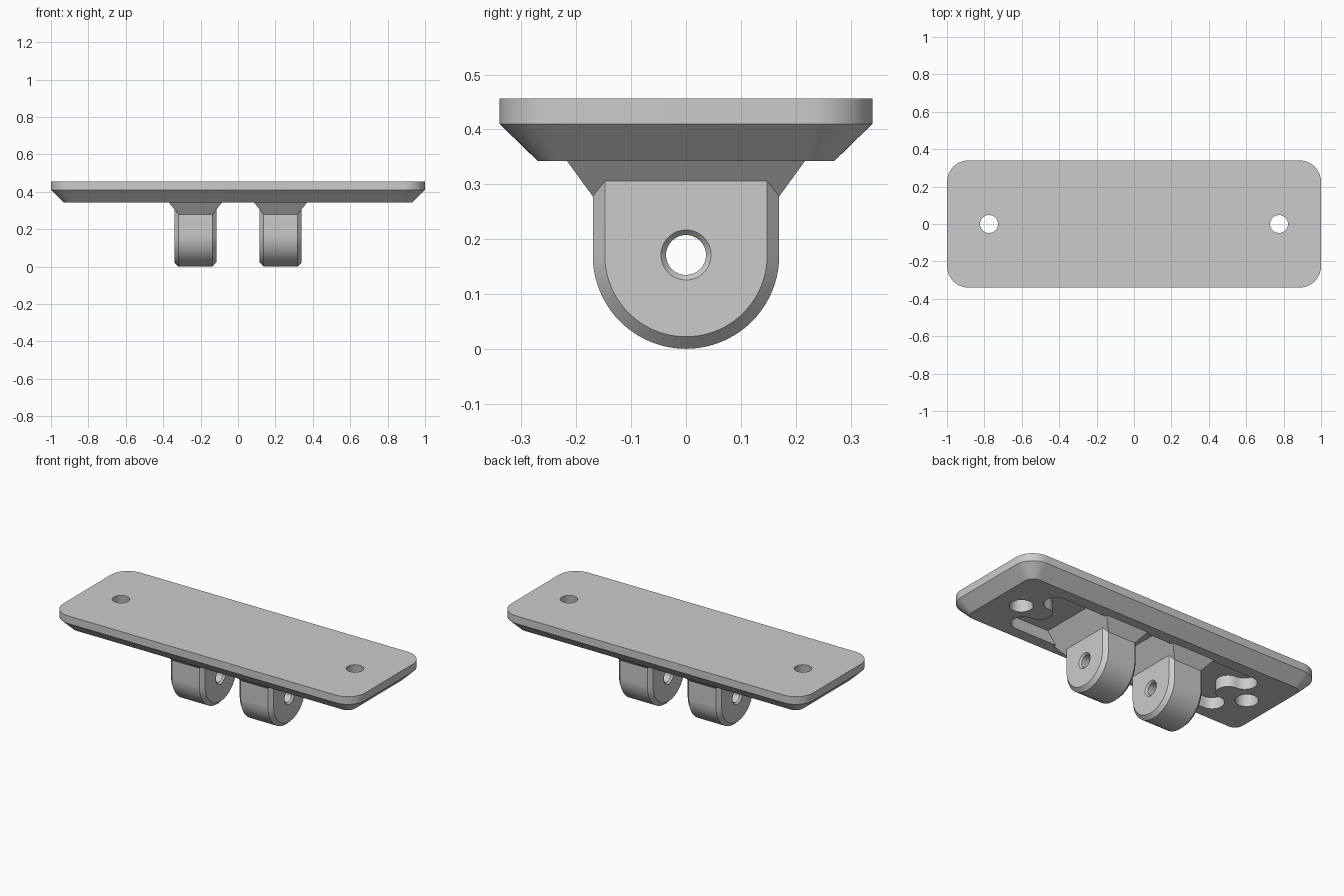
import bpy, bmesh
from math import cos, sin, pi, radians
from mathutils import Matrix, Vector

if "Cube" in bpy.data.objects:
    bpy.data.objects.remove(bpy.data.objects["Cube"])

grey = bpy.data.materials.new("plain_grey")
grey.use_nodes = True
colour = (0.6, 0.6, 0.6, 1)
grey.diffuse_color = colour
grey.node_tree.nodes["Principled BSDF"].inputs["Base Color"].default_value = colour

HOLE_X, LUG_X = 0.775, 0.2275
FLOOR = 0.41


def finish(name, bm):
    bmesh.ops.recalc_face_normals(bm, faces=bm.faces)
    mesh = bpy.data.meshes.new(name)
    bm.to_mesh(mesh)
    bm.free()
    mesh.materials.append(grey)
    obj = bpy.data.objects.new(name, mesh)
    bpy.context.collection.objects.link(obj)
    return obj


def loft(name, rings):
    """Join equal-length rings of points into a capped solid."""
    bm = bmesh.new()
    loops = [[bm.verts.new(p) for p in ring] for ring in rings]
    n = len(loops[0])
    for a, b in zip(loops, loops[1:]):
        for i in range(n):
            j = (i + 1) % n
            bm.faces.new((a[i], a[j], b[j], b[i]))
    bm.faces.new(loops[0])
    bm.faces.new(loops[-1])
    return finish(name, bm)


def arc(cx, cy, r, start, end, steps):
    angles = [radians(start + (end - start) * i / steps) for i in range(steps + 1)]
    return [(cx + r * cos(a), cy + r * sin(a)) for a in angles]


def rounded_rect(hx, hy, r, z):
    points = []
    for k, (sx, sy) in enumerate(((1, 1), (-1, 1), (-1, -1), (1, -1))):
        points += arc(sx * (hx - r), sy * (hy - r), r, 90 * k, 90 * k + 90, 10)
    return [(x, y, z) for x, y in points]


def cut(obj, cutters):
    bpy.context.view_layer.objects.active = obj
    for cutter in cutters:
        mod = obj.modifiers.new("cut", "BOOLEAN")
        mod.operation, mod.solver, mod.object = "DIFFERENCE", "EXACT", cutter
        bpy.ops.object.modifier_apply(modifier=mod.name)
    for cutter in cutters:
        bpy.data.objects.remove(cutter)


def smooth(obj):
    bpy.ops.object.select_all(action="DESELECT")
    obj.select_set(True)
    bpy.context.view_layer.objects.active = obj
    bpy.ops.object.shade_smooth_by_angle(angle=radians(25))


def turned(name, profile, centre, along_x=False):
    """Round cutter from (position, radius) pairs."""
    rings = []
    for t, r in profile:
        ring = arc(0, 0, r, 0, 348.75, 31)
        rings.append([Vector((t, a, b) if along_x else (a, b, t)) + Vector(centre)
                      for a, b in ring])
    return loft(name, rings)


# Plate with a chamfered underside
plate = loft("mounting_plate", [
    rounded_rect(0.93, 0.27, 0.05, 0.342),
    rounded_rect(1, 0.34, 0.115, FLOOR),
    rounded_rect(1, 0.34, 0.115, 0.456)])

# Underside pocket with wavy ends that curve around the screw holes
r, cx = 0.067, 0.648
end = (arc(cx, -2 * r, r, -90, 90, 14)[:-1] + arc(cx, 0, r, 270, 90, 14)
       + arc(cx, 2 * r, r, -90, 90, 14)[1:])
outline = end + [(-x, -y) for x, y in end]
pocket = loft("pocket_cutter", [[(x, y, z) for x, y in outline] for z in (0.2, FLOOR)])
holes = [turned("hole_cutter", [(0.3, 0.065), (0.342, 0.063), (0.456, 0.048), (0.5, 0.042)],
                (s * HOLE_X, 0, 0)) for s in (-1, 1)]
cut(plate, [pocket] + holes)
smooth(plate)


# Round-ended lug outline
def lug_ring(x, inset):
    rad = 0.17 - inset
    points = arc(0, 0.17, rad, 180, 360, 40)
    points += [(rad, FLOOR + 0.01), (-rad, FLOOR + 0.01)]
    return [(x, y, z) for y, z in points]


for side, s in (("left", 1), ("right", -1)):
    c = s * LUG_X
    w, bev = 0.1125, 0.022
    lug = loft(side + "_lug", [lug_ring(c - w, bev), lug_ring(c - w + bev, 0),
                               lug_ring(c + w - bev, 0), lug_ring(c + w, bev)])
    # Pin hole with a small lead-in at both faces
    pin = turned("pin_cutter", [(-w - 0.01, 0.055), (-w + 0.01, 0.0365),
                                (w - 0.01, 0.0365), (w + 0.01, 0.055)],
                 (c, 0, 0.171), along_x=True)
    cut(lug, [pin])
    smooth(lug)

    # Flared foot that blends the lug into the plate
    bm = bmesh.new()
    corner = [(w - bev, 0.17, 0.278), (w, 0.17, 0.308), (w, 0.135, 0.34),
              (0.2, 0.27, FLOOR + 0.005)]
    for mx in (-1, 1):
        for my in (-1, 1):
            for x, y, z in corner:
                bm.verts.new((c + mx * x, my * y, z))
    hull = bmesh.ops.convex_hull(bm, input=bm.verts)
    bmesh.ops.delete(bm, geom=[v for v in hull["geom_interior"]
                               if isinstance(v, bmesh.types.BMVert)], context="VERTS")
    bmesh.ops.dissolve_limit(bm, angle_limit=radians(1), verts=bm.verts, edges=bm.edges)
    finish(side + "_lug_foot", bm)
